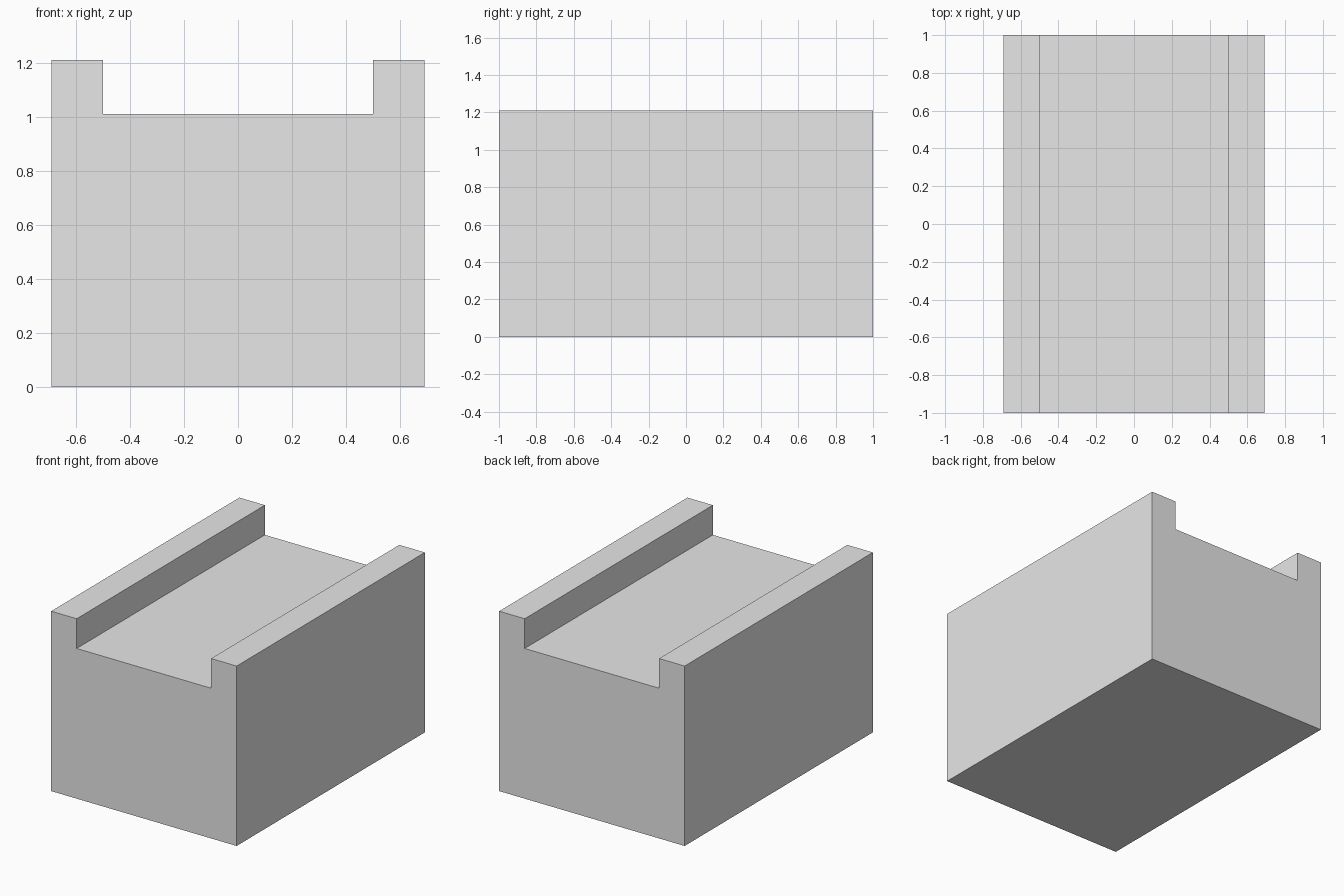
import bpy
import bmesh

cube = bpy.data.objects.get("Cube")
if cube:
    bpy.data.objects.remove(cube, do_unlink=True)

HALF_WIDTH, HALF_GROOVE = 0.69, 0.5
HALF_LENGTH = 1.0
FLOOR, TOP = 1.01, 1.21

# Plain light grey
grey = bpy.data.materials.new("light_grey")
grey.use_nodes = True
colour = (0.8, 0.8, 0.8, 1.0)
grey.diffuse_color = colour
grey.node_tree.nodes["Principled BSDF"].inputs["Base Color"].default_value = colour

# Block with a wide groove along its top: half profile, mirrored, then extruded
half = [(HALF_WIDTH, 0), (HALF_WIDTH, TOP), (HALF_GROOVE, TOP), (HALF_GROOVE, FLOOR)]
profile = half + [(-x, z) for x, z in reversed(half)]

bm = bmesh.new()
front = bm.faces.new([bm.verts.new((x, -HALF_LENGTH, z)) for x, z in profile])
extruded = bmesh.ops.extrude_face_region(bm, geom=[front], use_keep_orig=True)
back_verts = [g for g in extruded["geom"] if isinstance(g, bmesh.types.BMVert)]
bmesh.ops.translate(bm, verts=back_verts, vec=(0, 2 * HALF_LENGTH, 0))
bmesh.ops.recalc_face_normals(bm, faces=bm.faces)

mesh = bpy.data.meshes.new("grooved_block")
bm.to_mesh(mesh)
bm.free()
mesh.materials.append(grey)
block = bpy.data.objects.new("grooved_block", mesh)
bpy.context.collection.objects.link(block)
